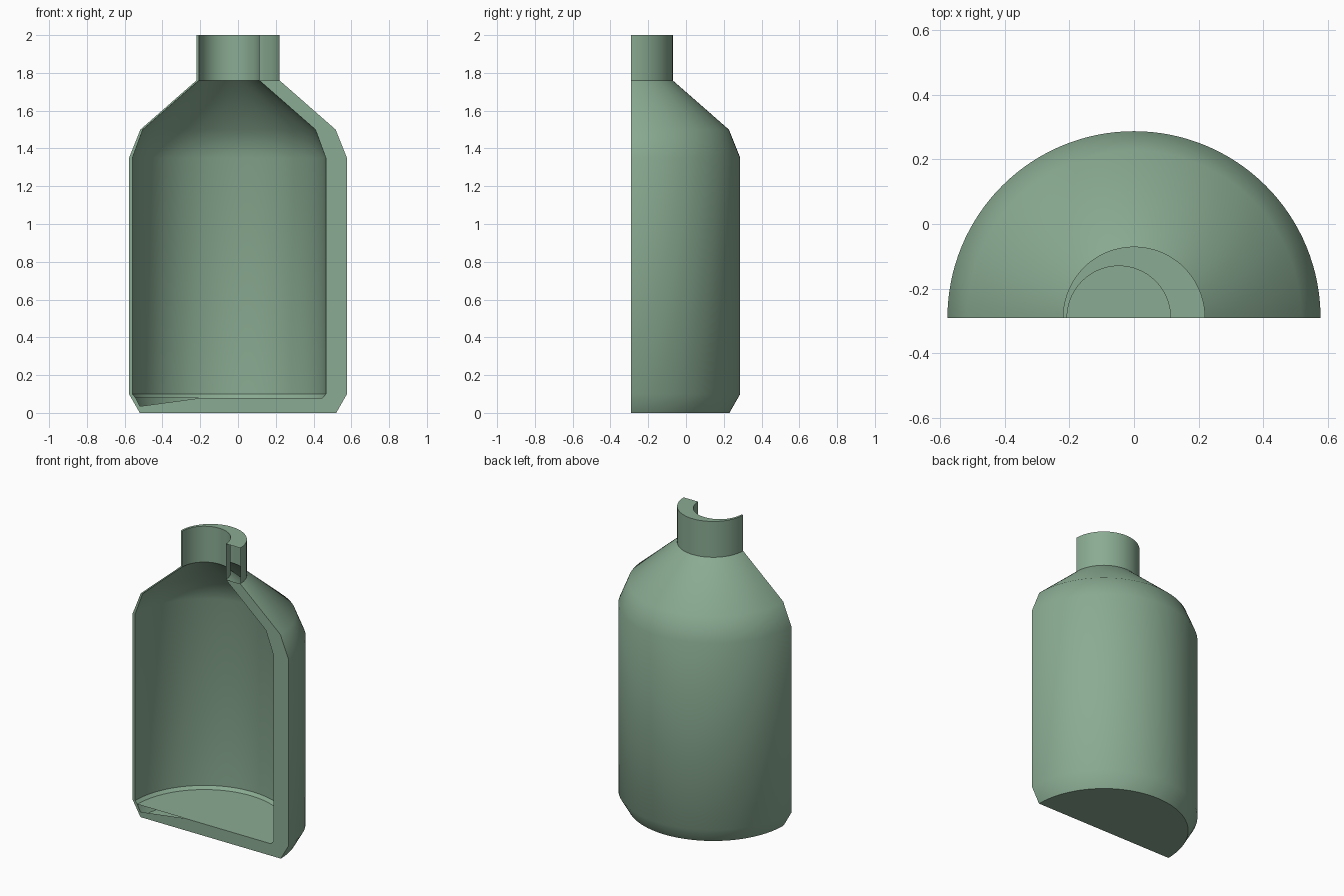
import bpy, bmesh, math

if "Cube" in bpy.data.objects:
    bpy.data.objects.remove(bpy.data.objects["Cube"])

N = 64            # steps around the half turn
FRONT = -0.29     # plane of the section cut

# profiles as (radius, height), from base to mouth
OUTER = [(0.52, 0), (0.577, 0.1), (0.577, 1.35), (0.517, 1.5), (0.22, 1.76), (0.22, 2)]
INNER = [(0.495, 0.08), (0.512, 0.1), (0.512, 1.35), (0.457, 1.5), (0.16, 1.76), (0.16, 2)]

green = bpy.data.materials.new("sage green")
green.diffuse_color = (0.255, 0.41, 0.29, 1)
green.use_nodes = True
green.node_tree.nodes["Principled BSDF"].inputs["Base Color"].default_value = green.diffuse_color

bm = bmesh.new()


def half_turn(profile, cx):
    """Rings of vertices from the right side round the back to the left."""
    return [[bm.verts.new((cx + r * math.cos(math.pi * j / N),
                           FRONT + r * math.sin(math.pi * j / N), z))
             for j in range(N + 1)] for r, z in profile]


def skin(rings, flip):
    for a, b in zip(rings, rings[1:]):
        for j in range(N):
            f = [a[j], a[j + 1], b[j + 1], b[j]]
            bm.faces.new(f[::-1] if flip else f)


# outer wall and off-centre cavity
outer = half_turn(OUTER, 0)
inner = half_turn(INNER, -0.047)
skin(outer, False)
skin(inner, True)

# mouth ring
for j in range(N):
    bm.faces.new([outer[-1][j], outer[-1][j + 1], inner[-1][j + 1], inner[-1][j]])

# cut edges of the wall; the thick side of the neck stays open
for i in range(len(OUTER) - 1):
    if i != 4:
        bm.faces.new([outer[i][0], outer[i + 1][0], inner[i + 1][0], inner[i][0]])
    bm.faces.new([inner[i][N], inner[i + 1][N], outer[i + 1][N], outer[i][N]])

# underside, cavity floor and front of the base with its sliver-shaped gap
gap_tip = bm.verts.new((-0.19, FRONT, 0.08))
gap_low = bm.verts.new((-0.52, FRONT, 0.035))
bm.faces.new(outer[0][::-1])
bm.faces.new(inner[0] + [gap_tip])
bm.faces.new([outer[0][0], inner[0][0], gap_tip, gap_low, inner[0][N], outer[0][N]])

bmesh.ops.recalc_face_normals(bm, faces=bm.faces[:])
mesh = bpy.data.meshes.new("half_bottle")
bm.to_mesh(mesh)
bm.free()
mesh.materials.append(green)
bottle = bpy.data.objects.new("half_bottle", mesh)
bpy.context.collection.objects.link(bottle)

# smooth walls, crisp cut edges
bpy.context.view_layer.objects.active = bottle
bottle.select_set(True)
bpy.ops.object.shade_smooth_by_angle(angle=math.radians(35))
